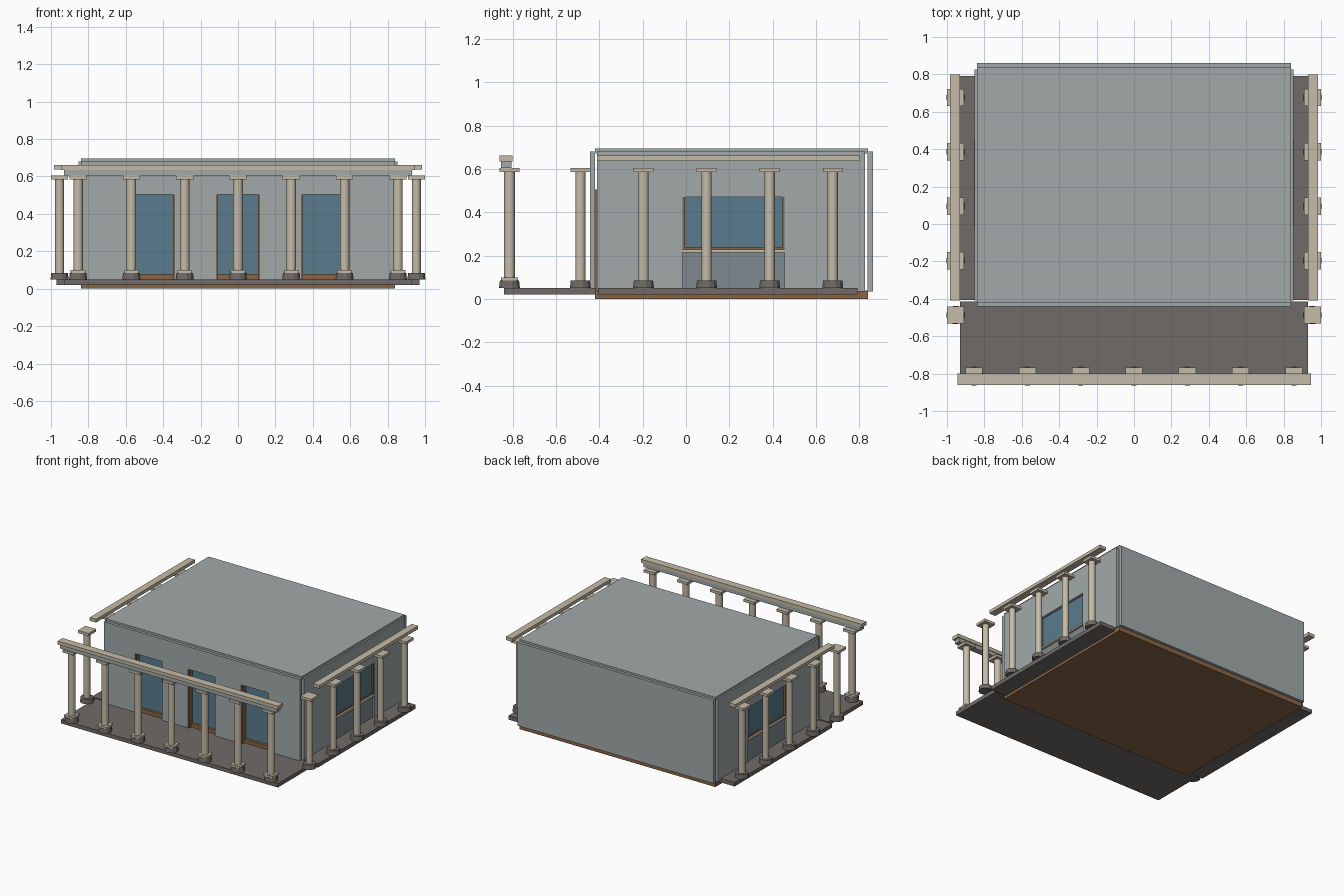
import bpy, bmesh, math
from mathutils import Vector, Matrix

if "Cube" in bpy.data.objects:
    bpy.data.objects.remove(bpy.data.objects["Cube"])


def material(name, r, g, b):
    m = bpy.data.materials.new(name)
    m.diffuse_color = (r, g, b, 1)
    m.use_nodes = True
    m.node_tree.nodes["Principled BSDF"].inputs["Base Color"].default_value = m.diffuse_color
    return m


PLASTER = material("plaster", 0.36, 0.40, 0.40)
STONE = material("cream_stone", 0.56, 0.50, 0.39)
DARK = material("dark_stone", 0.16, 0.145, 0.135)
WOOD = material("wood", 0.25, 0.13, 0.06)
GLASS = material("blue_glass", 0.10, 0.20, 0.27)
PANEL = material("lower_panel", 0.21, 0.26, 0.28)


def finish(bm, name, mat):
    bmesh.ops.recalc_face_normals(bm, faces=bm.faces)
    me = bpy.data.meshes.new(name)
    bm.to_mesh(me)
    bm.free()
    me.materials.append(mat)
    ob = bpy.data.objects.new(name, me)
    bpy.context.collection.objects.link(ob)
    return ob


def box(name, x, y, z, mat):
    """Box from (min, max) pairs on each axis."""
    bm = bmesh.new()
    size = [abs(a[1] - a[0]) for a in (x, y, z)]
    mid = Vector([(a[0] + a[1]) / 2 for a in (x, y, z)])
    bmesh.ops.create_cube(bm, size=1, matrix=Matrix.Translation(mid) @ Matrix.Diagonal((*size, 1)))
    return finish(bm, name, mat)


def cylinder(name, x, y, r1, r2, z0, z1, mat, sides):
    bm = bmesh.new()
    bmesh.ops.create_cone(bm, cap_ends=True, segments=sides, radius1=r1, radius2=r2, depth=z1 - z0,
                          matrix=Matrix.Translation((x, y, (z0 + z1) / 2))
                          @ Matrix.Rotation(math.pi / sides, 4, 'Z'))
    for f in bm.faces:
        f.smooth = sides > 12 and len(f.verts) == 4
    return finish(bm, name, mat)


def wall(name, span, z0, z1, openings, place, thickness):
    """Wall outline notched from below by (start, end, top) openings, then extruded."""
    pts = [(span[0], z0)]
    for a, b, top in openings:
        pts += [(a, z0), (a, top), (b, top), (b, z0)]
    pts += [(span[1], z0), (span[1], z1), (span[0], z1)]
    bm = bmesh.new()
    face = bm.faces.new([bm.verts.new(place(u, z)) for u, z in pts])
    out = bmesh.ops.extrude_face_region(bm, geom=[face])
    moved = [v for v in out["geom"] if isinstance(v, bmesh.types.BMVert)]
    bmesh.ops.translate(bm, verts=moved, vec=thickness)
    return finish(bm, name, PLASTER)


def column(name, x, y, radius, plinth):
    cylinder(name + "_base", x, y, 0.05, 0.046, 0.05, 0.085, DARK, 12)
    if plinth:
        box(name + "_plinth", (x - 0.04, x + 0.04), (y - 0.04, y + 0.04), (0.085, 0.10), STONE)
    cylinder(name + "_shaft", x, y, radius, radius, 0.08, 0.588, STONE, 20)
    box(name + "_capital", (x - 0.046, x + 0.046), (y - 0.046, y + 0.046), (0.585, 0.605), STONE)


# Floor, porch and roof
box("wood_floor", (-0.84, 0.84), (-0.42, 0.84), (0, 0.04), WOOD)
box("front_porch", (-0.93, 0.93), (-0.84, -0.415), (0.02, 0.05), DARK)
box("roof", (-0.84, 0.84), (-0.42, 0.84), (0.67, 0.695), PLASTER)

# Front and back walls
doors = (-0.455, 0, 0.455)
HALF = 0.118
wall("front_wall", (-0.84, 0.84), 0.035, 0.68, [(c - HALF, c + HALF, 0.505) for c in doors],
     lambda u, z: (u, -0.442, z), (0, 0.022, 0))
wall("back_wall", (-0.84, 0.84), 0.035, 0.68, [], lambda u, z: (u, 0.838, z), (0, 0.024, 0))

# Glazed doors with wooden frames
for i, c in enumerate(doors):
    for s in (-1, 1):
        box(f"door_jamb_{i}", (c + s * (HALF - 0.01), c + s * HALF), (-0.438, -0.385), (0.04, 0.505), WOOD)
    box(f"door_sill_{i}", (c - HALF, c + HALF), (-0.42, -0.385), (0.04, 0.08), WOOD)
    box(f"door_glass_{i}", (c - HALF, c + HALF), (-0.40, -0.39), (0.08, 0.51), GLASS)

# Side walls, windows, walkways, beams and colonnades
for side, s in (("left", -1), ("right", 1)):
    wall(side + "_wall", (-0.41, 0.825), 0.035, 0.68, [(-0.015, 0.455, 0.47)],
         lambda u, z: (s * 0.83, u, z), (s * 0.022, 0, 0))
    box(side + "_window_glass", (s * 0.825, s * 0.832), (-0.02, 0.46), (0.235, 0.475), GLASS)
    box(side + "_window_panel", (s * 0.825, s * 0.838), (-0.02, 0.46), (0.04, 0.215), PANEL)
    box(side + "_window_sill", (s * 0.82, s * 0.856), (-0.015, 0.455), (0.215, 0.228), STONE)
    box(side + "_window_rail", (s * 0.825, s * 0.842), (-0.015, 0.455), (0.228, 0.238), WOOD)
    for y in (-0.015, 0.445):
        box(side + "_window_jamb", (s * 0.825, s * 0.848), (y, y + 0.01), (0.228, 0.47), WOOD)
    box(side + "_walkway", (s * 0.84, s * 0.97), (-0.405, 0.79), (0.02, 0.05), DARK)
    box(side + "_beam", (s * 0.93, s * 0.985), (-0.41, 0.80), (0.637, 0.662), STONE)
    for i in range(5):
        column(f"{side}_column_{i}", s * 0.954, -0.487 + 0.291 * i, 0.024, False)

# Front colonnade with a two-part beam
for i in range(7):
    column(f"front_column_{i}", 0.285 * (i - 3), -0.814, 0.026, True)
box("front_beam_lower", (-0.93, 0.93), (-0.852, -0.805), (0.605, 0.637), PLASTER)
box("front_beam_upper", (-0.945, 0.945), (-0.86, -0.80), (0.635, 0.662), STONE)
